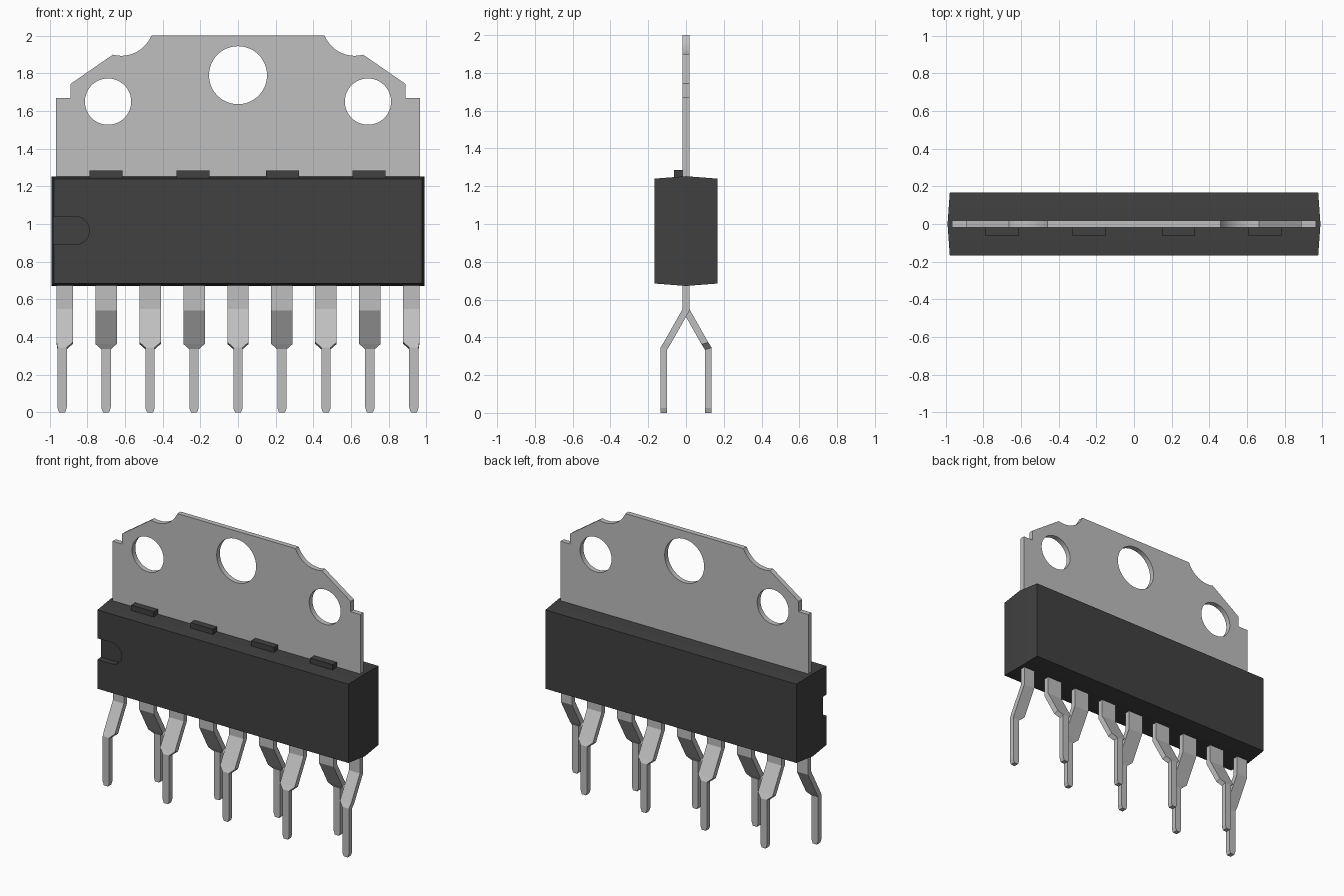
import bpy, bmesh, math
from mathutils import Matrix

cube = bpy.data.objects.get("Cube")
if cube:
    bpy.data.objects.remove(cube, do_unlink=True)


def material(name, grey):
    m = bpy.data.materials.new(name)
    m.use_nodes = True
    colour = (grey, grey, grey, 1)
    m.diffuse_color = colour
    m.node_tree.nodes["Principled BSDF"].inputs["Base Color"].default_value = colour
    return m


METAL = material("light grey metal", 0.52)
PLASTIC = material("charcoal plastic", 0.052)


def add_object(name, bm, mat):
    bmesh.ops.recalc_face_normals(bm, faces=bm.faces)
    mesh = bpy.data.meshes.new(name)
    bm.to_mesh(mesh)
    bm.free()
    mesh.materials.append(mat)
    ob = bpy.data.objects.new(name, mesh)
    bpy.context.collection.objects.link(ob)
    return ob


def loft(name, rings, mat):
    """Skin a list of equal-length point rings and cap both ends."""
    bm = bmesh.new()
    vs = [[bm.verts.new(p) for p in ring] for ring in rings]
    n = len(vs[0])
    for a, b in zip(vs, vs[1:]):
        for i in range(n):
            j = (i + 1) % n
            bm.faces.new((a[i], a[j], b[j], b[i]))
    bm.faces.new(vs[0])
    bm.faces.new(vs[-1])
    return add_object(name, bm, mat)


def arc(cx, cz, r, start, end, n):
    return [(cx + r * math.cos(math.radians(start + (end - start) * i / n)),
             cz + r * math.sin(math.radians(start + (end - start) * i / n)))
            for i in range(n + 1)]


def smooth(ob):
    bpy.ops.object.select_all(action="DESELECT")
    ob.select_set(True)
    bpy.context.view_layer.objects.active = ob
    bpy.ops.object.shade_smooth_by_angle(angle=math.radians(25))


# Package body: widest at the mid plane, drafted towards front and back
def body_ring(y, x, z0, z1):
    return [(-x, y, z0), (x, y, z0), (x, y, z1), (-x, y, z1)]


body = loft("package_body", [body_ring(-0.168, 0.978, 0.685, 1.24),
                             body_ring(0, 0.99, 0.672, 1.253),
                             body_ring(0.168, 0.978, 0.685, 1.24)], PLASTIC)

# Round-ended orientation notch cut into the front face
outline = [(-1.1, 0.89)] + arc(-0.865, 0.965, 0.075, -90, 90, 20) + [(-1.1, 1.04)]
cutter = loft("notch_cutter", [[(x, y, z) for x, z in outline] for y in (-0.3, -0.125)], PLASTIC)
cutter.hide_render = True
cut = body.modifiers.new("notch", "BOOLEAN")
cut.operation = "DIFFERENCE"
cut.solver = "EXACT"
cut.object = cutter
bpy.context.view_layer.update()
body.data = bpy.data.meshes.new_from_object(
    body.evaluated_get(bpy.context.evaluated_depsgraph_get()))
body.modifiers.clear()
bpy.data.objects.remove(cutter, do_unlink=True)
smooth(body)
body.data.name = "package_body"

# Small ribs on the top, in front of the heat tab
for i, x in enumerate((-0.70, -0.238, 0.236, 0.695)):
    bm = bmesh.new()
    bmesh.ops.create_cube(bm, size=1, matrix=Matrix.Translation((x, -0.041, 1.255))
                          @ Matrix.Diagonal((0.176, 0.046, 0.06, 1)))
    add_object(f"top_rib_{i + 1}", bm, PLASTIC)

# Heat tab: mirrored half outline with three round holes
half = [(0.966, 1.0), (0.966, 1.67), (0.89, 1.67), (0.89, 1.743)]
half += arc(0.62, 2.066, 0.173, 285, 203, 14)[:-1] + [(0.46, 2.0)]
profile = half + [(-x, z) for x, z in reversed(half)]
curve = bpy.data.curves.new("heat_tab", "CURVE")
curve.dimensions = "2D"
curve.fill_mode = "BOTH"
curve.extrude = 0.018
holes = [arc(x, z, r, 0, 360, 48)[:-1]
         for x, z, r in ((0, 1.79, 0.154), (-0.69, 1.65, 0.123), (0.69, 1.65, 0.123))]
for loop in [profile] + holes:
    s = curve.splines.new("POLY")
    s.points.add(len(loop) - 1)
    for p, (x, z) in zip(s.points, loop):
        p.co = (x, z, 0, 1)
    s.use_cyclic_u = True
temp = bpy.data.objects.new("heat_tab_curve", curve)
bpy.context.collection.objects.link(temp)
bpy.context.view_layer.update()
flat = bpy.data.meshes.new_from_object(
    temp.evaluated_get(bpy.context.evaluated_depsgraph_get()))
bm = bmesh.new()
bm.from_mesh(flat)
bmesh.ops.remove_doubles(bm, verts=bm.verts, dist=0.0005)
bm.transform(Matrix.Rotation(math.pi / 2, 4, "X"))
bpy.data.objects.remove(temp, do_unlink=True)
bpy.data.meshes.remove(flat)
smooth(add_object("heat_tab", bm, METAL))

# Leads: bent alternately forward and back, tapering to narrow pins
T, MITRE = 0.018, 0.0048
STATIONS = [  # height, sideways bend, half width, mitre at the bend
    (0.75, 0, 0.057, 0), (0.545, 0, 0.057, MITRE), (0.368, 0.1, 0.057, MITRE),
    (0.34, 0.118, 0.025, MITRE), (0.025, 0.118, 0.025, 0), (0, 0.118, 0.016, 0)]
for i in range(9):
    cx = (i - 4) * 0.2335
    side = -1 if i % 2 == 0 else 1
    rings = []
    for z, bend, w, m in STATIONS:
        x0, x1 = max(cx - w, -0.963), min(cx + w, 0.963)
        outer, inner = side * (bend + T), side * (bend - T)
        rings.append([(x0, outer, z + m), (x1, outer, z + m),
                      (x1, inner, z - m), (x0, inner, z - m)])
    loft(f"lead_{i + 1}", rings, METAL)
